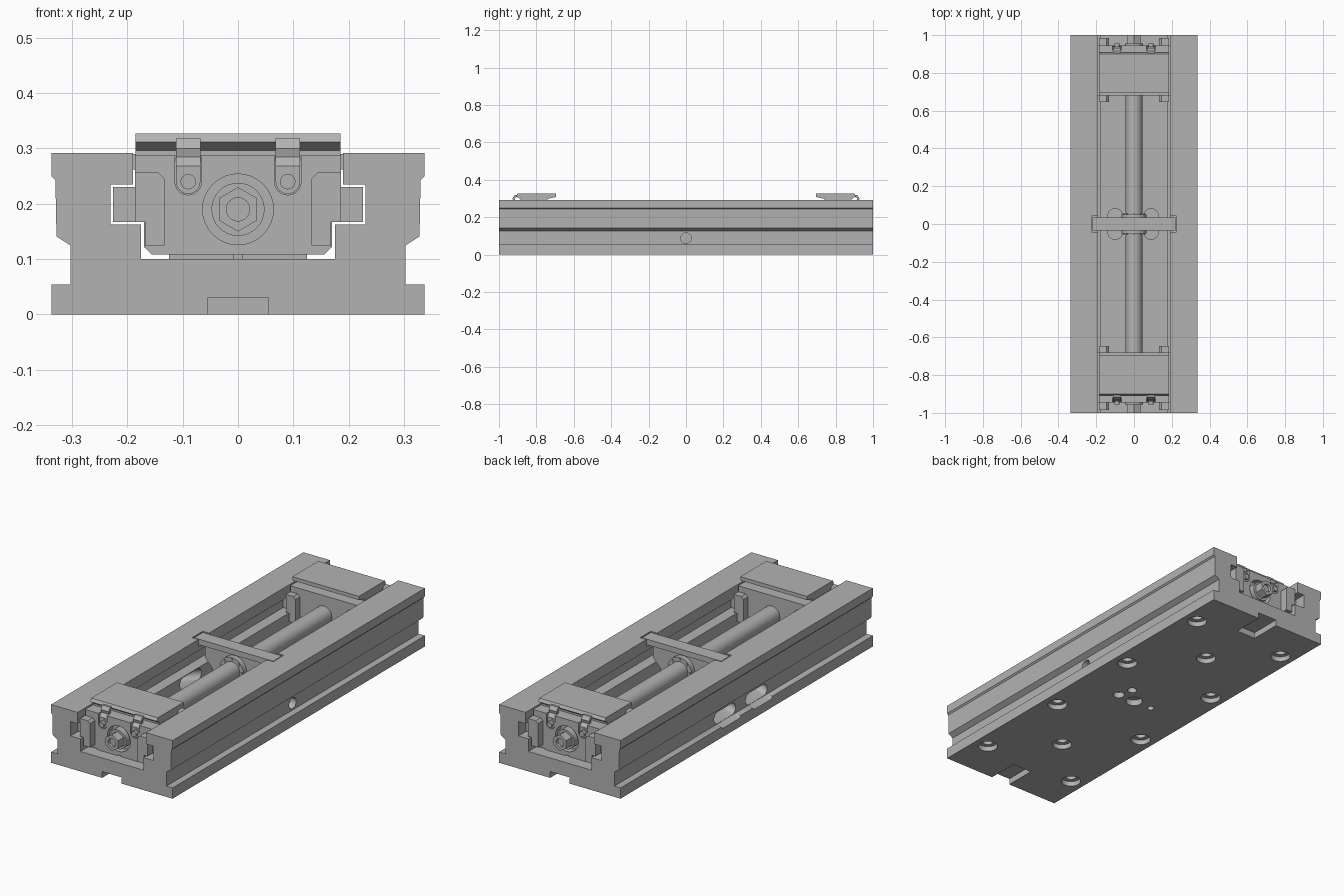
import bpy, bmesh, math
from mathutils import Matrix, Vector

if "Cube" in bpy.data.objects:
    bpy.data.objects.remove(bpy.data.objects["Cube"])

steel = bpy.data.materials.new("machined grey steel")
steel.use_nodes = True
GREY = (0.45, 0.45, 0.45, 1)
steel.diffuse_color = GREY
steel.node_tree.nodes["Principled BSDF"].inputs["Base Color"].default_value = GREY


def finish(name, bm):
    bmesh.ops.recalc_face_normals(bm, faces=bm.faces)
    mesh = bpy.data.meshes.new(name)
    bm.to_mesh(mesh)
    bm.free()
    mesh.materials.append(steel)
    ob = bpy.data.objects.new(name, mesh)
    bpy.context.collection.objects.link(ob)
    return ob


def prism(name, pts, lo, hi, axis="Y"):
    """Extrude a closed outline along one axis."""
    place = {"X": lambda a, b, t: (t, a, b),
             "Y": lambda a, b, t: (a, t, b),
             "Z": lambda a, b, t: (a, b, t)}[axis]
    bm = bmesh.new()
    rings = [[bm.verts.new(place(a, b, t)) for a, b in pts] for t in (lo, hi)]
    n = len(pts)
    for i in range(n):
        j = (i + 1) % n
        bm.faces.new((rings[0][i], rings[0][j], rings[1][j], rings[1][i]))
    bm.faces.new(rings[0])
    bm.faces.new(rings[1])
    return finish(name, bm)


def box(name, x, y, z):
    return prism(name, [(x[0], z[0]), (x[1], z[0]), (x[1], z[1]), (x[0], z[1])], *y)


def circle(cx, cy, r, n=32, turn=0.0):
    return [(cx + r * math.cos(turn + math.tau * i / n),
             cy + r * math.sin(turn + math.tau * i / n)) for i in range(n)]


def capsule(cx, cy, r, half, n=12):
    """Rounded slot outline, long in its second coordinate."""
    top = [(cx + r * math.cos(math.pi * i / n), cy + half + r * math.sin(math.pi * i / n))
           for i in range(n + 1)]
    return top + [(2 * cx - a, 2 * cy - b) for a, b in top]


def rod(name, x, z, r, lo, hi, n=32, turn=0.0):
    return smooth(prism(name, circle(x, z, r, n, turn), lo, hi))


def mirrored(half):
    return half + [(-x, z) for x, z in reversed(half)]


def smooth(ob):
    bpy.ops.object.select_all(action="DESELECT")
    ob.select_set(True)
    bpy.context.view_layer.objects.active = ob
    bpy.ops.object.shade_smooth_by_angle(angle=math.radians(30))
    return ob


def cut(target, cutters):
    for c in cutters:
        mod = target.modifiers.new("cut", "BOOLEAN")
        mod.object, mod.operation, mod.solver = c, "DIFFERENCE", "EXACT"
        bpy.context.view_layer.objects.active = target
        bpy.ops.object.modifier_apply(modifier=mod.name)
        bpy.data.objects.remove(c)
    return smooth(target)


SCREW_Z = 0.19

# Base body: T-slotted channel profile
body = prism("base_body", mirrored([
    (0.337, 0), (0.337, 0.054), (0.303, 0.054), (0.303, 0.125), (0.328, 0.141),
    (0.33, 0.243), (0.337, 0.25), (0.337, 0.292), (0.19, 0.292), (0.19, 0.235),
    (0.23, 0.235), (0.23, 0.163), (0.175, 0.163), (0.175, 0.10)]), -1, 1)

cutters = []
# Mounting holes underneath, each a counterbore and a narrower bore
holes = [(x, y) for x in (-0.262, 0.262) for y in (-0.785, -0.262, 0.262, 0.785)]
holes += [(0, -0.54), (0, 0.54)]
for x, y in holes:
    cutters.append(prism("bore_cutter", circle(x, y, 0.047), -0.01, 0.025, "Z"))
    cutters.append(prism("bore_cutter", circle(x, y, 0.026), 0.02, 0.06, "Z"))
for x, y, r in ((0, 0, 0.04), (0.096, 0, 0.027), (0.075, 0.075, 0.022), (-0.104, 0, 0.016)):
    cutters.append(prism("bore_cutter", circle(x, y, r), -0.01, 0.03, "Z"))
# Keyways at both ends
for s in (-1, 1):
    cutters.append(box("key_cutter", (-0.054, 0.054), (s * 0.84, s * 1.1), (-0.01, 0.031)))
# Side port, slanted drain slots, floor pockets and the bracket seat
cutters.append(prism("port_cutter", circle(0, 0.088, 0.028), 0.27, 0.4, "X"))
for y in (-0.125, 0.125):
    slot = prism("drain_cutter", [(b + y, a) for a, b in capsule(0, 0, 0.027, 0.058)],
                 -0.13, 0.10, "X")
    tilt = Matrix.Rotation(-math.radians(20), 4, "Y")
    slot.data.transform(Matrix.Translation(Vector((-0.24, 0, 0.107))) @ tilt)
    cutters.append(slot)
for x in (-0.1, 0.09):
    cutters.append(prism("pocket_cutter", capsule(x, 0, 0.039, 0.043), 0.09, 0.12, "Z"))
cutters.append(box("seat_cutter", (-0.225, 0.225), (-0.042, 0.042), (0.255, 0.31)))
cut(body, cutters)

# Centre bracket carrying the screw
prism("centre_bracket_bar", mirrored([(0.22, 0.262), (0.22, 0.29)]), -0.035, 0.035)
prism("centre_bracket_web", mirrored([(0.125, 0.10), (0.125, 0.16), (0.165, 0.20),
                                      (0.165, 0.262)]), -0.025, 0.025)
rod("centre_bearing", 0, SCREW_Z, 0.066, -0.05, 0.05)
for i, (x, z) in enumerate(circle(0, SCREW_Z, 0.056, 8)):
    rod("bearing_bolt", x, z, 0.006, -0.055, 0.055, 8)

# Lead screw with hexagon drive ends
rod("lead_screw", 0, SCREW_Z, 0.045, -0.94, 0.94)

carriage_half = [(0.155, 0.108), (0.17, 0.122), (0.17, 0.167), (0.226, 0.167),
                 (0.226, 0.23), (0.186, 0.23), (0.186, 0.287)]

for s, end in ((-1, "front"), (1, "back")):
    # Sliding carriage, bored for the screw and recessed for the clips
    carriage = prism(end + "_carriage", mirrored(carriage_half), s * 0.68, s * 0.945)
    cuts = [prism("bore_cutter", circle(0, SCREW_Z, 0.064), s * 0.91, s * 1.0)]
    cuts += [prism("clip_cutter", capsule(x, 0.27, 0.024, 0.03), s * 0.92, s * 1.0)
             for x in (-0.09, 0.09)]
    cut(carriage, cuts)
    for side in (-1, 1):
        box(end + "_carriage_foot", (side * 0.008, side * 0.125),
            (s * 0.685, s * 0.94), (0.10, 0.109))
        # Wiper blocks at both ends of the carriage
        for lo, hi in ((0.645, 0.682), (0.943, 0.985)):
            wiper = prism(end + "_wiper", [
                (side * 0.133, 0.125), (side * 0.168, 0.125), (side * 0.168, 0.167),
                (side * 0.186, 0.167), (side * 0.186, 0.257), (side * 0.145, 0.257),
                (side * 0.133, 0.245)], s * lo, s * hi)
    # Jaw plate with undercut edges
    prism(end + "_jaw_plate", [(s * y, z) for y, z in (
        (0.695, 0.327), (0.9, 0.327), (0.908, 0.312), (0.885, 0.296), (0.885, 0.285),
        (0.74, 0.285), (0.74, 0.298), (0.695, 0.308))], -0.185, 0.185, "X")

    # Spring clips with their screws
    for x in (-0.09, 0.09):
        prism(end + "_clip", [(s * y, z) for y, z in (
            (0.895, 0.312), (0.9, 0.318), (0.916, 0.318), (0.928, 0.3), (0.924, 0.285),
            (0.938, 0.268), (0.938, 0.24), (0.93, 0.24), (0.93, 0.265), (0.915, 0.285),
            (0.915, 0.3), (0.908, 0.306))], x - 0.022, x + 0.022, "X")
        rod(end + "_clip_tab", x, 0.24, 0.022, s * 0.918, s * 0.94, 24)
        rod(end + "_clip_screw", x, 0.24, 0.014, s * 0.938, s * 0.955, 16)

    # Screw end: collar, hexagon and pilot recess
    rod(end + "_screw_collar", 0, SCREW_Z, 0.048, s * 0.9, s * 0.955)
    hexagon = prism(end + "_drive_hexagon", circle(0, SCREW_Z, 0.04, 6, math.pi / 6),
                    s * 0.95, s * 1.0)
    cut(hexagon, [prism("pilot_cutter", circle(0, SCREW_Z, 0.021), s * 0.985, s * 1.05)])
